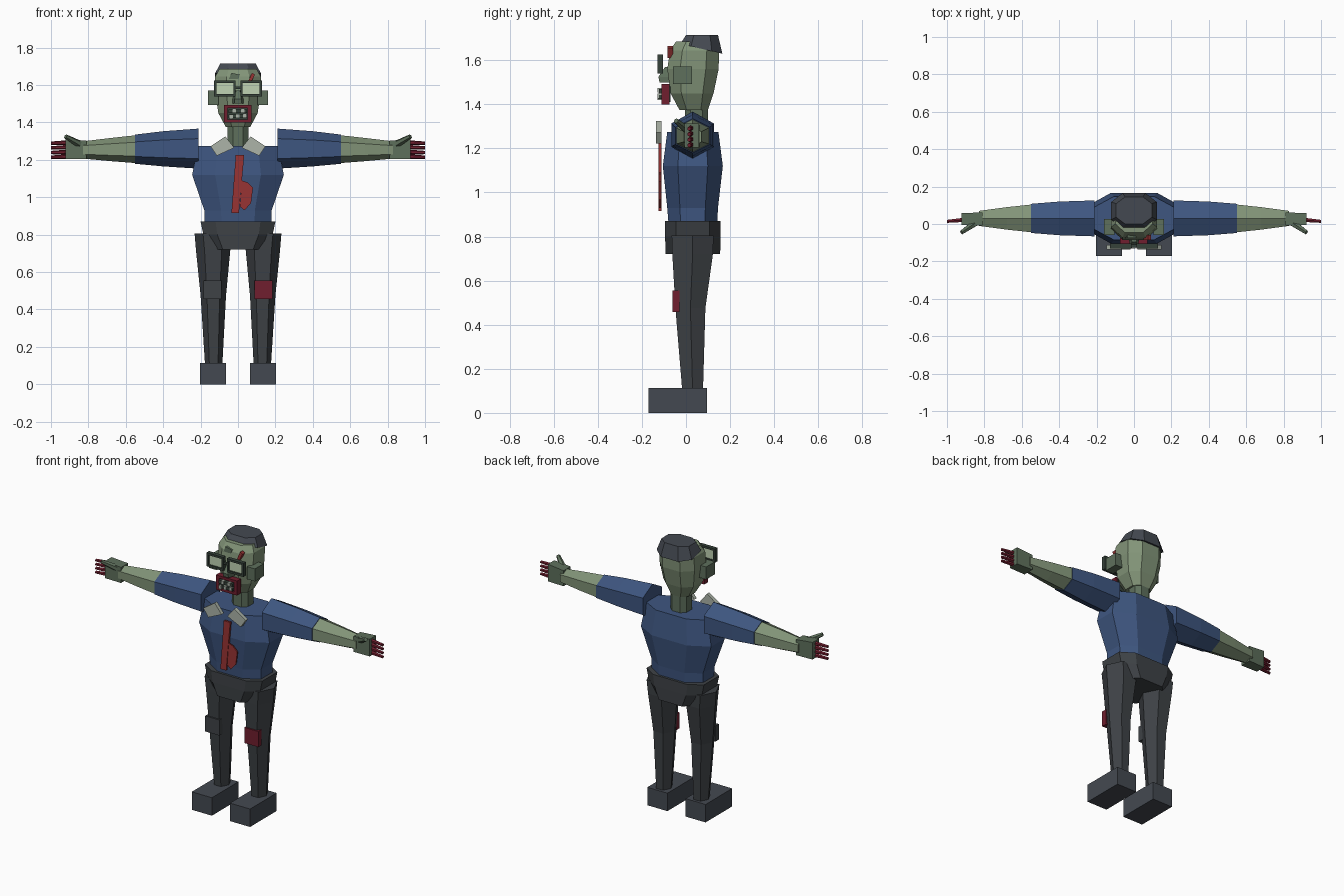
import bpy, bmesh, math
from mathutils import Matrix, Vector

if "Cube" in bpy.data.objects:
    bpy.data.objects.remove(bpy.data.objects["Cube"], do_unlink=True)


def material(name, r, g, b):
    lin = [((c / 255 + 0.055) / 1.055) ** 2.4 for c in (r, g, b)] + [1.0]
    m = bpy.data.materials.new(name)
    m.use_nodes = True
    m.diffuse_color = lin
    m.node_tree.nodes["Principled BSDF"].inputs["Base Color"].default_value = lin
    return m


SHIRT = material("shirt blue", 62, 86, 128)
PANTS = material("trouser charcoal", 62, 66, 70)
SHOE = material("shoe and hair slate", 68, 73, 81)
SKIN = material("pale green skin", 130, 148, 120)
DARKSKIN = material("dull green skin", 94, 112, 92)
TIE = material("tie red", 152, 52, 52)
BLOOD = material("blood red", 112, 30, 46)
CLOTH = material("collar grey", 172, 180, 168)
LENS = material("lens pale green", 192, 212, 180)
FRAME = material("frame dark green", 54, 66, 58)


def finish(name, bm, mat):
    bmesh.ops.recalc_face_normals(bm, faces=bm.faces[:])
    me = bpy.data.meshes.new(name)
    bm.to_mesh(me)
    bm.free()
    me.materials.append(mat)
    ob = bpy.data.objects.new(name, me)
    bpy.context.collection.objects.link(ob)
    return ob


def loft(name, rings, mat):
    """Skin a list of equal-sized point rings and cap both ends."""
    bm = bmesh.new()
    loops = [[bm.verts.new(p) for p in ring] for ring in rings]
    n = len(loops[0])
    for a, b in zip(loops, loops[1:]):
        for i in range(n):
            j = (i + 1) % n
            bm.faces.new((a[i], a[j], b[j], b[i]))
    bm.faces.new(loops[0])
    bm.faces.new(loops[-1])
    return finish(name, bm, mat)


def box(name, x, y, z, mat, tilt=0):
    """Box from (min, max) pairs, optionally tilted about the y axis."""
    bm = bmesh.new()
    size = [p[1] - p[0] for p in (x, y, z)]
    mid = Vector([(p[0] + p[1]) / 2 for p in (x, y, z)])
    mtx = Matrix.Translation(mid) @ Matrix.Rotation(tilt, 4, 'Y') @ Matrix.Diagonal((*size, 1))
    bmesh.ops.create_cube(bm, size=1, matrix=mtx)
    return finish(name, bm, mat)


def plate(name, pts, y0, y1, mat):
    """Flat outline in x, z given thickness along y."""
    return loft(name, [[(x, y, z) for x, z in pts] for y in (y0, y1)], mat)


def octagon(z, rx, y0, y1, k=0.5, tilt=0):
    """Chamfered rectangle; tilt raises the front edge."""
    cy, ry = (y0 + y1) / 2, (y1 - y0) / 2
    sides = [(1, -k), (1, k), (k, 1), (-k, 1), (-1, k), (-1, -k), (-k, -1), (k, -1)]
    return [(sx * rx, cy + sy * ry, z - tilt * sy) for sx, sy in sides]


def leg_ring(z, cx, cy, rx, ry):
    return [(cx + rx * a, cy + ry * b, z) for a, b in
            ((1, 0), (0.5, 1), (-0.5, 1), (-1, 0), (-0.5, -1), (0.5, -1))]


def arm_ring(s, x, cy, cz, ry, rz):
    return [(s * x, cy + ry * a, cz + rz * b) for a, b in
            ((0, 1), (1, 0.5), (1, -0.5), (0, -1), (-1, -0.5), (-1, 0.5))]


def rod(name, a, b, r0, r1, mat, sides=6):
    a, b = Vector(a), Vector(b)
    bm = bmesh.new()
    mtx = Matrix.Translation((a + b) / 2) @ (b - a).to_track_quat('Z', 'Y').to_matrix().to_4x4()
    bmesh.ops.create_cone(bm, cap_ends=True, segments=sides, radius1=r0, radius2=r1,
                          depth=(b - a).length, matrix=mtx)
    return finish(name, bm, mat)


# Torso and hips
loft("shirt_torso", [octagon(0.865, 0.178, -0.08, 0.142), octagon(0.93, 0.18, -0.085, 0.145),
                     octagon(1.12, 0.245, -0.105, 0.167), octagon(1.275, 0.215, -0.085, 0.147)], SHIRT)
loft("hips", [octagon(0.72, 0.115, -0.092, 0.155, 0.7), octagon(0.80, 0.185, -0.095, 0.157, 0.6),
              octagon(0.87, 0.20, -0.095, 0.157, 0.6)], PANTS)

# Tie with a torn strip, and the collar
plate("tie", [(-0.035, 0.915), (0.005, 0.915), (0.033, 1.225), (-0.012, 1.225)], -0.125, -0.112, TIE)
plate("torn_tie_strip", [(0.01, 0.95), (0.035, 0.93), (0.07, 0.97), (0.08, 1.05), (0.05, 1.08), (0.02, 1.09)],
      -0.122, -0.114, TIE)

# Neck and head
loft("neck", [octagon(1.25, 0.055, -0.005, 0.10), octagon(1.40, 0.055, -0.005, 0.10)], DARKSKIN)
loft("head", [octagon(1.375, 0.065, -0.03, 0.10), octagon(1.45, 0.105, -0.07, 0.125),
              octagon(1.56, 0.122, -0.085, 0.148), octagon(1.645, 0.122, -0.072, 0.15),
              octagon(1.685, 0.10, -0.045, 0.14)], SKIN)
loft("hair", [octagon(1.652, 0.122, -0.025, 0.165, 0.5, 0.022), octagon(1.715, 0.095, 0.0, 0.145)], SHOE)
loft("nose", [[(x * w, y, z) for x, y in ((-1, -0.075), (1, -0.075), (0.6, d), (-0.6, d))]
              for z, w, d in ((1.50, 0.03, -0.12), (1.525, 0.03, -0.125), (1.57, 0.018, -0.095))], DARKSKIN)
plate("forehead_wound", [(0.052, 1.615), (0.068, 1.61), (0.09, 1.655), (0.075, 1.665)], -0.085, -0.06, TIE)
plate("forehead_bruise", [(-0.05, 1.63), (0.0, 1.628), (0.01, 1.655), (-0.035, 1.665)], -0.074, -0.055, DARKSKIN)

# Mouth: bloody rim around a dark opening with loose teeth
box("mouth_back", (-0.06, 0.06), (-0.085, -0.07), (1.41, 1.48), FRAME)
for z in ((1.40, 1.416), (1.476, 1.492)):
    box("mouth_rim", (-0.075, 0.072), (-0.112, -0.075), z, BLOOD)
for x in ((-0.075, -0.055), (0.052, 0.072)):
    box("mouth_rim_side", x, (-0.112, -0.075), (1.40, 1.492), BLOOD)
for z in ((1.423, 1.442), (1.45, 1.47)):
    box("gum", (-0.05, 0.048), (-0.122, -0.08), z, FRAME)
for x, z in ((-0.02, 1.464), (0.025, 1.464), (-0.036, 1.43), (-0.002, 1.434), (0.036, 1.438)):
    box("tooth", (x - 0.009, x + 0.009), (-0.13, -0.11), (z - 0.011, z + 0.011), CLOTH)

# Glasses bridge
box("glasses_bridge", (-0.02, 0.02), (-0.125, -0.11), (1.58, 1.592), FRAME)

# Paired parts
for s, side in ((1, "left"), (-1, "right")):
    def span(a, b):
        return tuple(sorted((s * a, s * b)))

    # Ear and glasses
    box(side + "_ear", span(0.105, 0.16), (-0.06, 0.028), (1.493, 1.572), DARKSKIN)
    box(side + "_lens", span(0.022, 0.118), (-0.12, -0.113), (1.55, 1.614), LENS)
    for z in ((1.539, 1.551), (1.612, 1.625)):
        box(side + "_frame_bar", span(0.013, 0.128), (-0.13, -0.105), z, FRAME)
    for a, b in ((0.013, 0.024), (0.116, 0.128)):
        box(side + "_frame_side", span(a, b), (-0.13, -0.105), (1.54, 1.624), FRAME)

    # Collar flap
    plate(side + "_collar", [(s * x, z) for x, z in
          ((0.02, 1.265), (0.068, 1.325), (0.147, 1.272), (0.113, 1.222))], -0.135, -0.112, CLOTH)

    # Leg, shoe and knee patch
    loft(side + "_leg", [leg_ring(0.10, s * 0.13, 0.03, 0.046, 0.047),
                         leg_ring(0.475, s * 0.132, 0.02, 0.068, 0.068),
                         leg_ring(0.72, s * 0.133, 0.03, 0.092, 0.092),
                         leg_ring(0.805, s * 0.142, 0.03, 0.09, 0.095)], PANTS)
    box(side + "_shoe", span(0.063, 0.203), (-0.17, 0.095), (0, 0.113), SHOE)
    box(side + "_knee_patch", span(0.087, 0.185), (-0.062, -0.03), (0.457, 0.555), BLOOD if s > 0 else PANTS)

    # Sleeve and forearm
    loft(side + "_sleeve", [arm_ring(s, 0.212, 0.03, 1.26, 0.096, 0.107),
                            arm_ring(s, 0.40, 0.03, 1.259, 0.09, 0.094),
                            arm_ring(s, 0.55, 0.03, 1.257, 0.078, 0.078)], SHIRT)
    loft(side + "_forearm", [arm_ring(s, 0.55, 0.03, 1.257, 0.074, 0.074),
                             arm_ring(s, 0.68, 0.03, 1.255, 0.06, 0.062),
                             arm_ring(s, 0.83, 0.03, 1.253, 0.04, 0.046)], SKIN)

    # Hand, thumb and bloody fingers
    loft(side + "_hand", [[(s * x, y, z) for y, z in ((y0, z0), (y1, z0), (y1, z1), (y0, z1))]
                          for x, y0, y1, z0, z1 in ((0.81, -0.008, 0.062, 1.204, 1.302),
                                                    (0.922, -0.006, 0.058, 1.204, 1.312))], DARKSKIN)
    rod(side + "_thumb", (s * 0.85, 0.005, 1.285), (s * 0.922, -0.045, 1.325), 0.02, 0.012, DARKSKIN)
    for i in range(4):
        z = 1.217 + i * 0.025
        rod(side + "_finger", (s * 0.91, 0.022, z), (s * 1.0, 0.014, z - 0.003), 0.013, 0.009, BLOOD)
